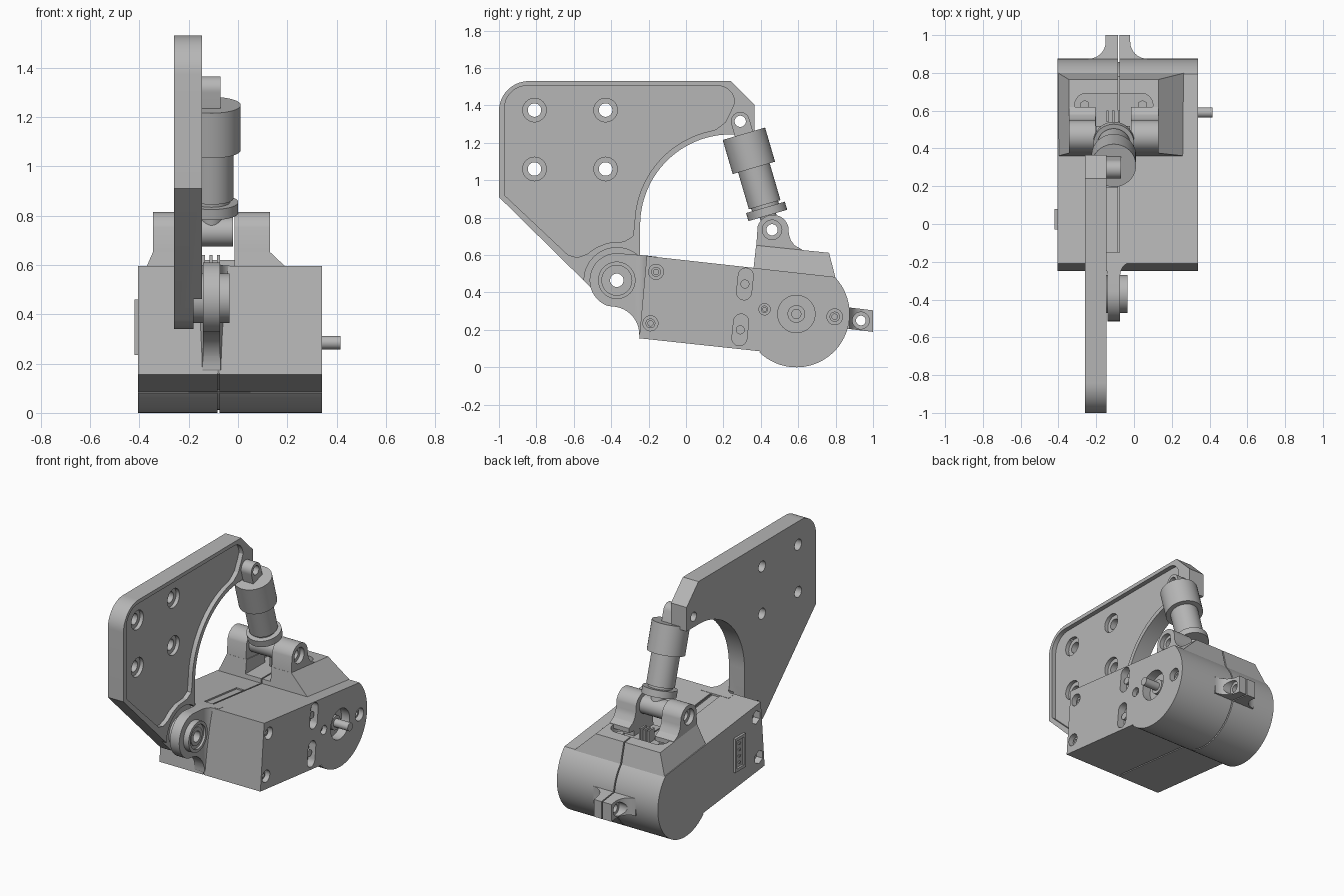
import bpy, bmesh, math
from mathutils import Vector

if "Cube" in bpy.data.objects:
    bpy.data.objects.remove(bpy.data.objects["Cube"])

grey = bpy.data.materials.new("plain grey")
grey.use_nodes = True
grey.diffuse_color = (0.47, 0.47, 0.47, 1)
grey.node_tree.nodes["Principled BSDF"].inputs["Base Color"].default_value = (0.47, 0.47, 0.47, 1)


def make(name, bm):
    bmesh.ops.recalc_face_normals(bm, faces=bm.faces)
    mesh = bpy.data.meshes.new(name)
    bm.to_mesh(mesh)
    bm.free()
    ob = bpy.data.objects.new(name, mesh)
    bpy.context.collection.objects.link(ob)
    mesh.materials.append(grey)
    return ob


def prism(name, pts, lo, hi, axis="x"):
    """Extrude an outline along x (outline in y, z) or along z (outline in x, y)."""
    bm = bmesh.new()
    place = (lambda p, d: (d, *p)) if axis == "x" else (lambda p, d: (*p, d))
    face = bm.faces.new([bm.verts.new(place(p, lo)) for p in pts])
    top = bmesh.ops.extrude_face_region(bm, geom=[face])["geom"]
    shift = place((0, 0), hi - lo)
    bmesh.ops.translate(bm, vec=shift, verts=[v for v in top if isinstance(v, bmesh.types.BMVert)])
    return make(name, bm)


def rod(name, a, b, r, n=48):
    a, b = Vector(a), Vector(b)
    bm = bmesh.new()
    bmesh.ops.create_cone(bm, cap_ends=True, segments=n, radius1=r, radius2=r, depth=(b - a).length)
    bm.transform((b - a).to_track_quat("Z", "Y").to_matrix().to_4x4())
    bmesh.ops.translate(bm, vec=(a + b) / 2, verts=bm.verts)
    return make(name, bm)


def disc(name, c, r, x0, x1, n=48):
    return rod(name, (x0, *c), (x1, *c), r, n)


def box(name, lo, hi):
    return prism(name, [(lo[0], lo[1]), (hi[0], lo[1]), (hi[0], hi[1]), (lo[0], hi[1])], lo[2], hi[2], "z")


def arc(c, r, a0, a1, n=16):
    angles = [math.radians(a0 + (a1 - a0) * i / n) for i in range(n + 1)]
    return [(c[0] + r * math.cos(a), c[1] + r * math.sin(a)) for a in angles]


def stadium(c, half, r, turn):
    d = Vector((math.cos(math.radians(turn)), math.sin(math.radians(turn)))) * half
    c = Vector(c)
    return arc(c + d, r, turn - 90, turn + 90) + arc(c - d, r, turn + 90, turn + 270)


def carve(ob, *cutters, op="DIFFERENCE", keep=False):
    bpy.context.view_layer.objects.active = ob
    for cutter in cutters:
        mod = ob.modifiers.new("carve", "BOOLEAN")
        mod.operation, mod.object, mod.solver = op, cutter, "EXACT"
        bpy.ops.object.modifier_apply(modifier=mod.name)
        if not keep:
            bpy.data.objects.remove(cutter)


PIVOT, CLEVIS, EYE, SHAFT = (-0.37, 0.465), (0.46, 0.735), (0.29, 1.315), (0.59, 0.285)
MID = -0.107
seam = box("seam_cutter", (-0.084, -0.6, -0.2), (-0.076, 1.2, 1))

# Mounting plate with shallow pocket, countersunk holes and pivot clearance
plate = prism("mounting_plate",
              [(-1, 0.91)] + arc((-0.84, 1.37), 0.16, 180, 90) + [(0.24, 1.53), (0.365, 1.405), (0.365, 1.245)]
              + arc((0.24, 0.76), 0.485, 90, 180, 32) + arc(PIVOT, 0.125, 0, -135), -0.26, -0.145)
pocket = prism("pocket_cutter",
               [(-0.97, 0.92)] + arc((-0.85, 1.385), 0.12, 180, 90) + arc((0.17, 1.415), 0.09, 90, 0, 8)
               + [(0.24, 1.37), (0.21, 1.31), (0.165, 1.275)] + arc((0.24, 0.76), 0.515, 100, 180, 32)
               + [(-0.285, 0.7), (-0.33, 0.672), (-0.42, 0.665), (-0.48, 0.64), (-0.53, 0.605),
                  (-0.58, 0.587), (-0.63, 0.6)], -0.175, -0.1)
carve(plate, pocket, disc("clearance_cutter", PIVOT, 0.175, -0.18, -0.1))
for y in (-0.81, -0.43):
    for z in (1.06, 1.375):
        carve(plate, disc("hole_cutter", (y, z), 0.036, -0.4, 0),
              disc("sink_cutter", (y, z), 0.063, -0.2, 0))
carve(plate, disc("hole_cutter", PIVOT, 0.036, -0.4, 0), disc("hole_cutter", EYE, 0.03, -0.4, 0))

# Gearbox housing split by a centre seam
outline = [(-0.21, 0.595), (-0.25, 0.155), (0.4, 0.085)] + arc(SHAFT, 0.285, 226, 404, 48)
housing = prism("housing", outline, -0.405, 0.34)
core = prism("housing_core", [(0.3 + (y - 0.3) * 0.97, 0.3 + (z - 0.3) * 0.96) for y, z in outline], -0.2, 0.05)
holes = [((-0.16, 0.51), 0.04), ((-0.19, 0.235), 0.04), ((0.42, 0.31), 0.03), ((0.795, 0.27), 0.042)]
for c, r in holes:
    carve(housing, disc("hole_cutter", c, r, 0.28, 0.4))
for c, r in holes[:2]:
    carve(housing, disc("nut_cutter", c, 0.045, -0.5, -0.36, 6))
for c in ((0.315, 0.445), (0.29, 0.2)):
    carve(housing, prism("slot_cutter", stadium(c, 0.045, 0.04, 84), 0.29, 0.4))
    disc("slot_screw", c, 0.024, 0.28, 0.325, 24)
carve(housing, disc("recess_cutter", SHAFT, 0.1, 0.28, 0.4),
      box("top_slot_cutter", (-0.145, -0.19, 0.54), (-0.088, 0.19, 0.7)))
carve(housing, seam, keep=True)
for c, r in holes:
    ring = disc("screw_sleeve", c, r * 0.65, 0.27, 0.315, 24)
    carve(ring, disc("bore_cutter", c, r * 0.35, 0.26, 0.4, 24))

# Output shaft
disc("shaft_collar", SHAFT, 0.047, 0.27, 0.31)
disc("output_shaft", SHAFT, 0.027, 0.27, 0.415, 32)

# Pivot lug, flared into the housing front
lug = prism("pivot_lug", [(-0.15, 0.59), (-0.21, 0.597)] + arc(PIVOT, 0.145, 84, 250, 32)
            + arc((-0.4, 0.175), 0.15, 88, 0) + [(-0.24, 0.156), (-0.15, 0.156)], -0.3, 0.1)
side = [(0.034, -0.6)] + arc((0.104, -0.27), 0.07, 180, 90, 12) + [(0.104, -0.1)]
plan = [(MID + x, y) for x, y in side] + [(MID - x, y) for x, y in reversed(side)]
carve(lug, prism("flare_cutter", plan, 0, 1, "z"), op="INTERSECT")
bearing = disc("pivot_bearing", PIVOT, 0.1, -0.18, -0.035)
inner = disc("pivot_bushing", PIVOT, 0.06, -0.19, -0.045)
carve(bearing, disc("bore_cutter", PIVOT, 0.08, -0.05, 0.1))
for part in (lug, bearing, inner):
    carve(part, disc("bore_cutter", PIVOT, 0.036, -0.4, 0.2))

# Tapered mount on top of the housing, with a T-shaped recess
bm = bmesh.new()
rings = [((-0.403, 0.27), (0.36, 0.52), (0.8, 0.475)), ((-0.345, 0.13), (0.375, 0.652), (0.765, 0.612))]
low, high = [[bm.verts.new((x, *p)) for x, p in ((xs[0], f), (xs[1], f), (xs[1], b), (xs[0], b))]
             for xs, f, b in rings]
bm.faces.new(low)
bm.faces.new(high)
for i in range(4):
    j = (i + 1) % 4
    bm.faces.new((low[i], low[j], high[j], high[i]))
mount = make("tapered_mount", bm)
carve(mount, prism("recess_cutter", stadium((MID, 0.63), 0.145, 0.062, 0), 0.56, 0.8, "z"),
      box("neck_cutter", (-0.2, 0.3, 0.56), (-0.015, 0.63, 0.8)))
carve(mount, seam, keep=True)
for x in (-0.26, 0.045):
    rod("mount_screw", (x, 0.63, 0.52), (x, 0.63, 0.59), 0.026, 6)
for x in (-0.14, -0.11, -0.08):
    box("contact_pin", (x - 0.006, 0.54, 0.53), (x + 0.006, 0.6, 0.64))

# Clevis ears
ear_outline = ([(0.37, 0.58), (0.376, 0.65)] + arc((0.465, 0.73), 0.085, 165, 15)
               + [(0.55, 0.71), (0.56, 0.68), (0.58, 0.652), (0.62, 0.63), (0.62, 0.6)])
for name, x0, x1, outer in (("right_clevis_ear", -0.345, -0.205, -0.345), ("left_clevis_ear", -0.015, 0.13, 0.13)):
    ear = prism(name, ear_outline, x0, x1)
    carve(ear, disc("bore_cutter", CLEVIS, 0.03, -0.5, 0.3),
          disc("sink_cutter", CLEVIS, 0.052, outer - 0.03, outer + 0.03))

# Actuator: coaxial cylinders between the clevis and the plate eye
start, end = Vector((MID, *CLEVIS)), Vector((MID, *EYE))
axis = (end - start).normalized()
for name, a, b, r in (("actuator_neck", 0.0, 0.09, 0.045), ("actuator_collar", 0.08, 0.125, 0.108),
                      ("actuator_groove", 0.12, 0.145, 0.075), ("actuator_body", 0.14, 0.36, 0.088),
                      ("actuator_head", 0.345, 0.535, 0.118)):
    part = rod(name, start + axis * a, start + axis * b, r)
    if name == "actuator_neck":
        carve(part, disc("bore_cutter", CLEVIS, 0.03, -0.5, 0.3))
lower = disc("lower_eye", CLEVIS, 0.06, -0.2, -0.02)
carve(lower, disc("bore_cutter", CLEVIS, 0.03, -0.5, 0.3))
foot = Vector(EYE) - Vector(axis[1:]) * 0.1
wide = Vector((axis[2], -axis[1])) * 0.05
lean = math.degrees(math.atan2(axis[2], axis[1]))
upper = prism("upper_eye", [foot - wide, foot + wide] + arc(EYE, 0.05, lean - 90, lean + 90), -0.145, -0.07)
carve(upper, disc("bore_cutter", EYE, 0.03, -0.5, 0.3))

# Rear cable hook, flared into the housing back and sloping with it
side = [(0.155, 0.84)] + arc((0.155, 0.965), 0.09, 270, 180, 12) + [(0.065, 1.0)]
hook = prism("rear_hook", [(x - 0.085, y) for x, y in side] + [(-x - 0.085, y) for x, y in reversed(side)],
             0.205, 0.32, "z")
for v in hook.data.vertices:
    v.co.z -= 0.12 * (v.co.y - 0.87)
carve(hook, disc("bore_cutter", (0.935, 0.25), 0.026, -0.4, 0.3),
      disc("sink_cutter", (0.935, 0.25), 0.045, -0.04, 0.3),
      disc("sink_cutter", (0.935, 0.25), 0.045, -0.4, -0.13))
carve(hook, seam)

# Side connector socket
socket = box("connector_socket", (-0.42, -0.03, 0.235), (-0.39, 0.08, 0.46))
carve(socket, box("socket_cutter", (-0.5, -0.012, 0.255), (-0.407, 0.062, 0.44)))
for i in range(4):
    z = 0.285 + i * 0.042
    box("connector_pin", (-0.418, 0.018, z - 0.006), (-0.4, 0.032, z + 0.006))

# Smooth the round faces, keep edges sharp
bpy.ops.object.select_all(action="DESELECT")
for ob in bpy.context.scene.objects:
    if ob.type == "MESH" and grey.name in ob.data.materials:
        ob.select_set(True)
        bpy.context.view_layer.objects.active = ob
bpy.ops.object.shade_smooth_by_angle(angle=math.radians(25))
